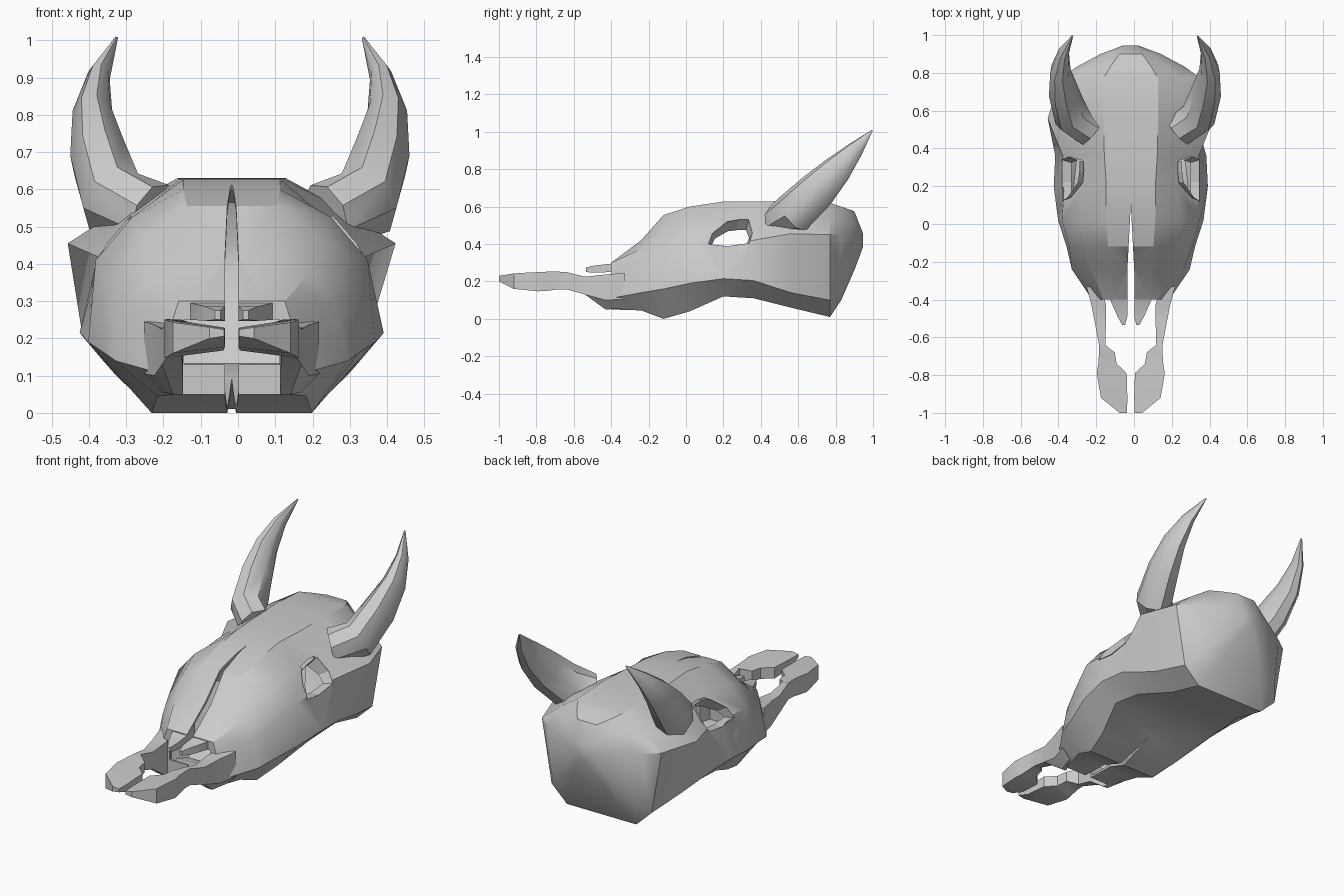
import bpy, math
from mathutils import Vector

if "Cube" in bpy.data.objects:
    bpy.data.objects.remove(bpy.data.objects["Cube"])

CX = -0.017   # centre line of the skull
HX = 0.005    # centre line between the horns


def make(name, verts, faces):
    me = bpy.data.meshes.new(name)
    me.from_pydata([tuple(v) for v in verts], [], faces)
    ob = bpy.data.objects.new(name, me)
    bpy.context.collection.objects.link(ob)
    activate(ob)
    bpy.ops.object.mode_set(mode='EDIT')
    bpy.ops.mesh.select_all(action='SELECT')
    bpy.ops.mesh.normals_make_consistent(inside=False)
    bpy.ops.object.mode_set(mode='OBJECT')
    return ob


def activate(ob):
    bpy.ops.object.select_all(action='DESELECT')
    bpy.context.view_layer.objects.active = ob
    ob.select_set(True)


def loft(name, rings, caps=True):
    n = len(rings[0])
    verts = [p for r in rings for p in r]
    faces = [(k*n + i, k*n + (i+1) % n, (k+1)*n + (i+1) % n, (k+1)*n + i)
             for k in range(len(rings)-1) for i in range(n)]
    if caps:
        faces += [tuple(range(n)), tuple(range(len(verts)-n, len(verts)))]
    return make(name, verts, faces)


def cut(ob, cutter):
    cutter.hide_render = True
    m = ob.modifiers.new("cut", 'BOOLEAN')
    m.operation, m.object, m.solver = 'DIFFERENCE', cutter, 'EXACT'
    activate(ob)
    bpy.ops.object.modifier_apply(modifier=m.name)
    bpy.data.objects.remove(cutter)


def smooth(ob, angle=30):
    activate(ob)
    bpy.ops.object.shade_smooth_by_angle(angle=math.radians(angle))


# cranium: y, top z, roof half width, cheek x z, jaw x z, base half width, base z
SECTIONS = [
    (-.40, .30, .09, .155, .26, .205, .11, .15, .05),
    (-.24, .42, .10, .28, .29, .312, .14, .20, .045),
    (-.12, .555, .12, .325, .34, .34, .16, .215, .0),
    (.02, .60, .13, .365, .41, .385, .19, .25, .04),
    (.20, .627, .13, .35, .42, .408, .215, .31, .12),
    (.36, .627, .14, .36, .42, .40, .205, .29, .11),
    (.56, .63, .145, .44, .455, .345, .14, .22, .06),
    (.77, .62, .145, .37, .45, .31, .10, .215, .01),
    (.83, .60, .11, .29, .45, .26, .16, .16, .10),
    (.90, .575, .06, .16, .45, .14, .29, .09, .26),
    (.945, .46, .02, .04, .43, .04, .40, .02, .38),
]
rings = []
for y, tz, rw, sx, sz, lx, lz, bw, bz in SECTIONS:
    b = .02 if y < .1 else .005
    half = [(rw, tz), ((rw+sx)/2 + b, (tz+sz)/2 + b), (sx, sz), (lx, lz), (bw, bz)]
    full = half + [(-x, z) for x, z in reversed(half)]
    rings.append([(CX + x, y, z) for x, z in full])
cranium = loft("cranium", rings)
shell = cranium.modifiers.new("shell", 'SOLIDIFY')   # hollow bone
shell.thickness, shell.offset = .015, -1
activate(cranium)
bpy.ops.object.modifier_apply(modifier="shell")


def prism_x(name, yz, x0, x1):
    return loft(name, [[(x, y, z) for y, z in yz] for x in (x0, x1)])


# eye openings
EYE = [(.12, .40), (.14, .455), (.22, .52), (.28, .53),
       (.335, .53), (.355, .46), (.34, .405), (.22, .388)]
cut(cranium, prism_x("eye_cutter", EYE, -1, 1))
# nasal cavity
cut(cranium, prism_x("nose_cutter", [(-.6, .13), (-.3, .13), (-.3, .25), (-.6, .25)],
                     CX - .128, CX + .128))
# tapering slot between the halves
slot = [(-.0185, -1.2), (.0185, -1.2), (.0185, -.25), (0, .105), (-.0185, -.25)]
cut(cranium, loft("slot_cutter", [[(CX + x, y, z) for x, y in slot] for z in (-.2, .9)]))
smooth(cranium)

# snout bones and nasal tips: y, inner x, outer x, low z, high z
SNOUT = [(-.33, .16, .235, .055, .245), (-.43, .13, .208, .05, .237), (-.54, .132, .187, .13, .225),
         (-.64, .135, .168, .158, .25), (-.68, .085, .168, .158, .252), (-.74, .075, .172, .15, .252),
         (-.79, .022, .18, .147, .25), (-.92, .018, .158, .16, .243), (-1.0, .02, .06, .20, .23)]
NASAL = [(-.33, .0185, .115, .25, .33), (-.40, .0185, .11, .25, .295),
         (-.49, .0185, .07, .247, .285), (-.535, .03, .045, .25, .275)]
for side, s in (("right", 1), ("left", -1)):
    for part, rows in (("snout_bone", SNOUT), ("nasal_tip", NASAL)):
        rr = []
        for y, xi, xo, lo, hi in rows:
            d = (hi - lo) * (.2 if y < -.66 else 0)   # plates thin toward the middle
            e = .05 if lo < .1 else 0                 # underside slopes in at the root
            rr.append([(CX + s*x, y, z) for x, z in
                       ((xi, lo + d), (xo - e, lo), (xo, lo + e), (xo, hi), (xi, hi - d))])
        smooth(loft(part + "_" + side, rr))

# eye socket rims turned inward
for side, s in (("right", 1), ("left", -1)):
    outer = [(CX + s*(.365 - max(0, z - .42)*.85), y, z) for y, z in EYE]
    inner = [(x - s*.05, .24 + (y - .24)*.85, .39 + (z - .39)*.6) for x, y, z in outer]
    loft("eye_socket_" + side, [outer, inner], caps=False)

# horns: centre x y z, half depth, half width
HORN = [(.23, .49, .53, .085, .095), (.338, .575, .565, .115, .095), (.378, .70, .685, .105, .08),
        (.395, .81, .80, .08, .055), (.378, .905, .905, .045, .03), (.331, .995, 1.007, .004, .004)]
for side, s in (("right", 1), ("left", -1)):
    pts = [Vector(h[:3]) for h in HORN]
    rr = []
    for i, p in enumerate(pts):
        t = (pts[min(i+1, 5)] - pts[max(i-1, 0)]).normalized()
        u = t.cross(Vector((0, -1, 1))).normalized()
        w = u.cross(t)
        deep, wide = HORN[i][3:]
        ring = [p + u*(wide*math.cos(a)) + w*(deep*math.sin(a))
                for a in (k*math.tau/8 + .2 for k in range(8))]
        rr.append([(HX + s*v.x, v.y, v.z) for v in ring])
    smooth(loft("horn_" + side, rr), 40)
